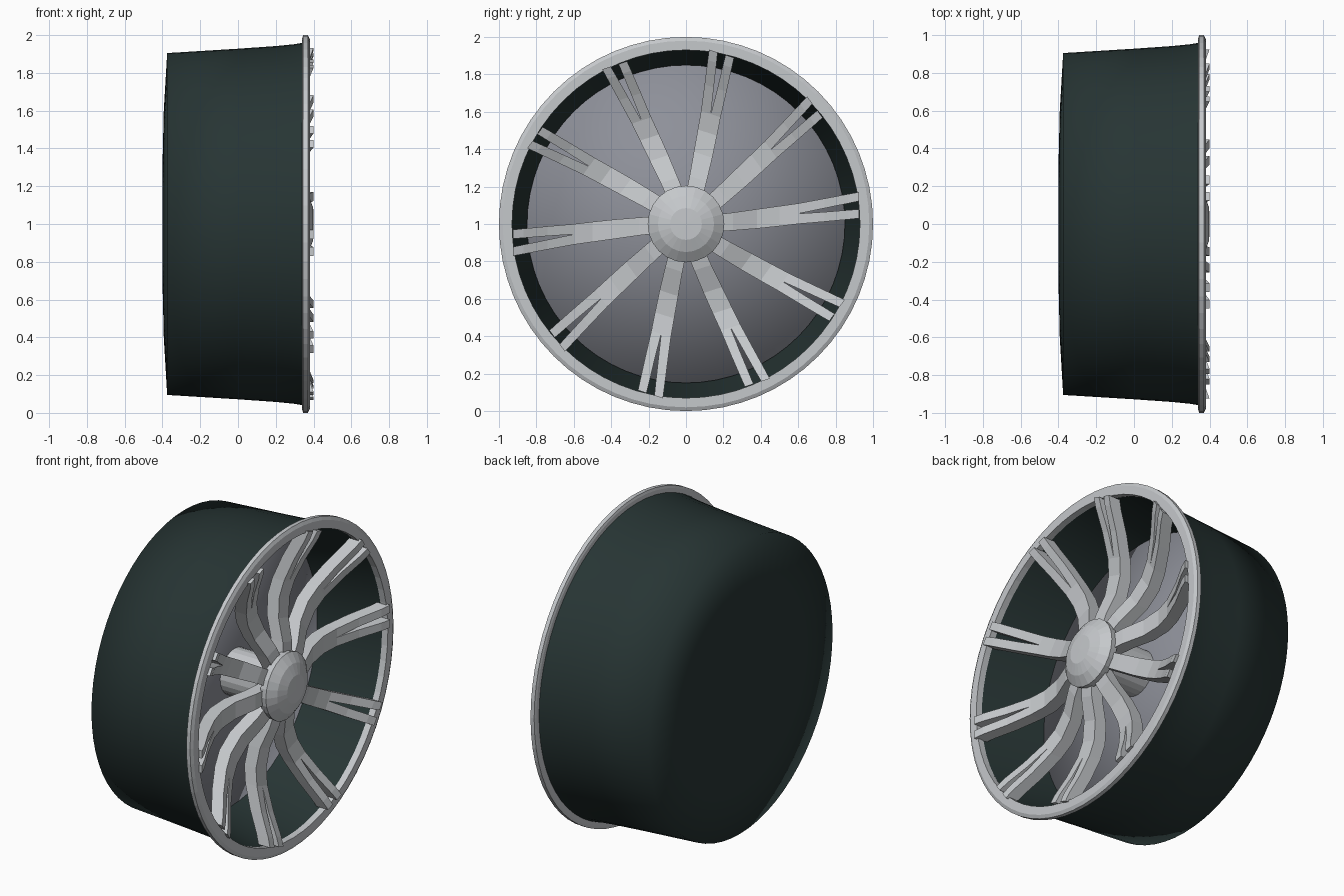
import bpy
import bmesh
import math
from mathutils import Matrix, Vector

if "Cube" in bpy.data.objects:
    bpy.data.objects.remove(bpy.data.objects["Cube"], do_unlink=True)

HUB = Vector((0, 0, 1))
SPOKES = 10


def material(name, rgb):
    mat = bpy.data.materials.new(name)
    mat.use_nodes = True
    mat.diffuse_color = (*rgb, 1)
    mat.node_tree.nodes["Principled BSDF"].inputs["Base Color"].default_value = (*rgb, 1)
    return mat


silver = material("silver", (0.56, 0.58, 0.60))
grey = material("mid grey", (0.27, 0.28, 0.32))
dark = material("dark green grey", (0.020, 0.035, 0.034))


def finish(bm, name, mat, smooth=False):
    bmesh.ops.remove_doubles(bm, verts=bm.verts, dist=0.0001)
    bmesh.ops.recalc_face_normals(bm, faces=bm.faces)
    bmesh.ops.translate(bm, verts=bm.verts, vec=HUB)
    for f in bm.faces:
        f.smooth = smooth
    mesh = bpy.data.meshes.new(name)
    bm.to_mesh(mesh)
    bm.free()
    mesh.materials.append(mat)
    obj = bpy.data.objects.new(name, mesh)
    bpy.context.collection.objects.link(obj)
    return obj


def revolve(name, profile, mat, sides=64, smooth=False):
    """Spin (x, radius) points around the wheel axis."""
    bm = bmesh.new()
    verts = [bm.verts.new((x, 0, r)) for x, r in profile]
    edges = [bm.edges.new(pair) for pair in zip(verts, verts[1:])]
    bmesh.ops.spin(bm, geom=verts + edges, cent=(0, 0, 0), axis=(1, 0, 0),
                   angle=2 * math.pi, steps=sides, use_merge=False)
    return finish(bm, name, mat, smooth)


def loft(bm, stations, depth):
    """Box-section bar through (radius, sideways centre, half width, front x)."""
    rings = []
    for r, side, half, x in stations:
        corners = ((x, -half), (x, half), (x - depth, half), (x - depth, -half))
        rings.append([bm.verts.new((cx, r, side + off)) for cx, off in corners])
    for a, b in zip(rings, rings[1:]):
        for i in range(4):
            j = (i + 1) % 4
            bm.faces.new((a[i], a[j], b[j], b[i]))
    bm.faces.new(rings[0])
    bm.faces.new(rings[-1])


# Barrel with slightly domed closed back, and its inner wall
revolve("barrel", [(0.345, 0.96), (0.30, 0.952), (0.2, 0.942), (0, 0.928),
                   (-0.375, 0.905), (-0.393, 0.6), (-0.4, 0.3), (-0.4, 0)],
        dark, smooth=True)
revolve("inner_wall", [(0.345, 0.935), (0.15, 0.895), (-0.08, 0.848)], dark, smooth=True)

# Shallow disc closing the barrel behind the spokes
revolve("backing_disc", [(-0.12, 0.85), (-0.05, 0.85), (-0.02, 0)], grey, smooth=True)

# Outer lip
revolve("rim_lip", [(0.34, 0.93), (0.38, 0.93), (0.38, 0.98), (0.37, 1.0),
                    (0.345, 1.0), (0.34, 0.985), (0.34, 0.93)], silver)

# Hub core and stepped centre cap
revolve("hub_core", [(-0.03, 0.14), (0.32, 0.14)], silver, sides=24)
revolve("centre_cap", [(0.29, 0), (0.29, 0.2), (0.335, 0.205), (0.375, 0.15),
                       (0.398, 0.085), (0.4, 0)], silver, sides=24)


# Forked, swept spokes
def sweep(r):
    return 0.1 * (max(r - 0.1, 0) / 0.82) ** 1.2


trunk = [(r, sweep(r), half, x) for r, half, x in (
    (0.12, 0.045, 0.32), (0.25, 0.048, 0.295), (0.38, 0.052, 0.25),
    (0.5, 0.054, 0.24), (0.6, 0.055, 0.26))]

for n in range(SPOKES):
    bm = bmesh.new()
    loft(bm, trunk, 0.08)
    for s in (-1, 1):
        prong = [(r, sweep(r) + s * off, half, x) for r, off, half, x in (
            (0.6, 0.0275, 0.0275, 0.26), (0.74, 0.036, 0.026, 0.315),
            (0.87, 0.043, 0.025, 0.38), (0.925, 0.046, 0.024, 0.4))]
        loft(bm, prong, 0.08)
    turn = Matrix.Rotation(2 * math.pi * n / SPOKES, 3, "X")
    bmesh.ops.rotate(bm, verts=bm.verts, cent=(0, 0, 0), matrix=turn)
    finish(bm, f"spoke_{n + 1}", silver)
